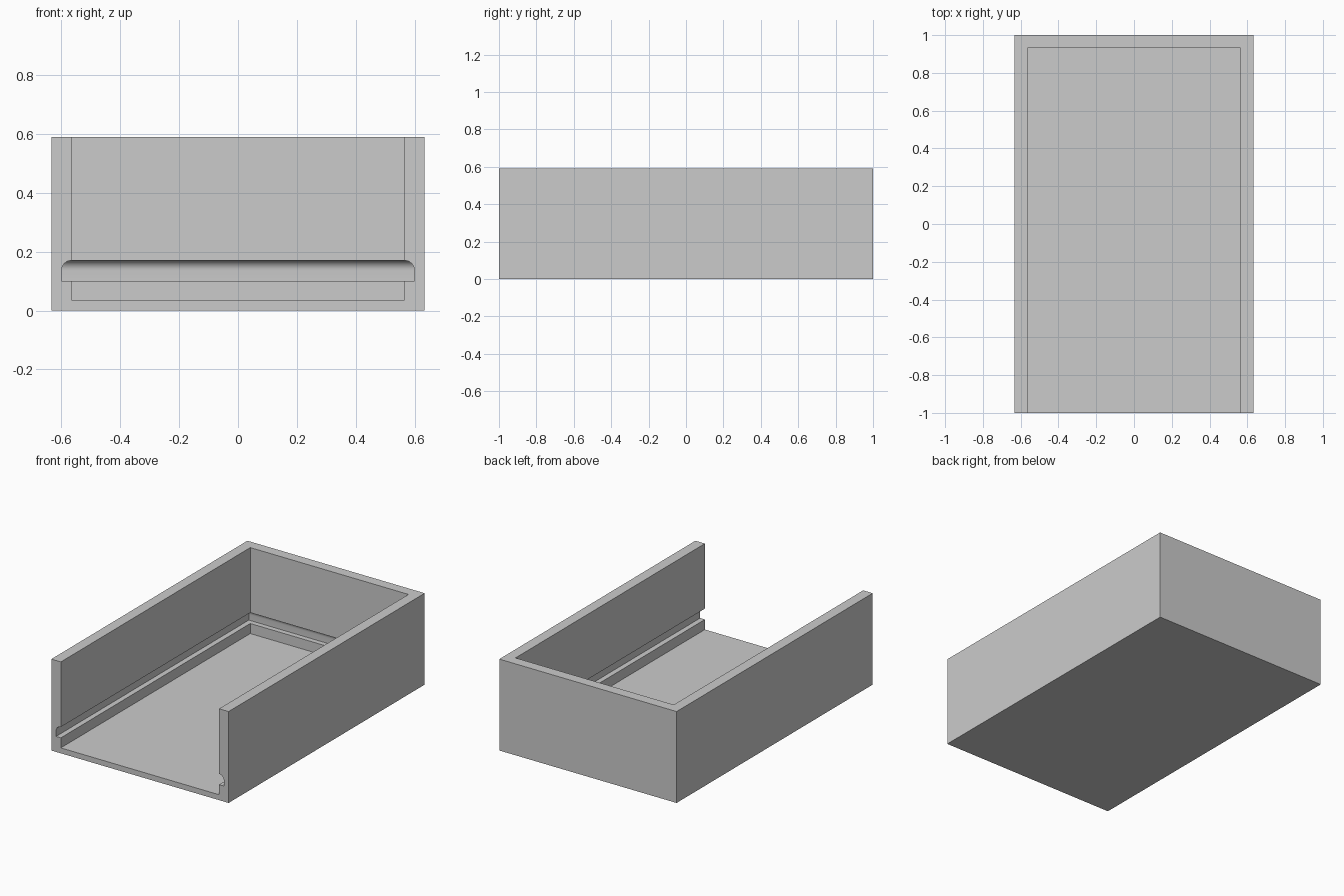
import bpy
import bmesh
from math import sin, cos, pi, radians

cube = bpy.data.objects.get("Cube")
if cube:
    bpy.data.objects.remove(cube, do_unlink=True)

HALF_X, HALF_Y, HEIGHT = 0.633, 1.0, 0.59
WALL, FLOOR = 0.068, 0.035
GROOVE_LOW, GROOVE_TOP, GROOVE_IN = 0.10, 0.17, 0.034
ROUND, STEPS = 0.033, 8

# Wall cross-section as (inset from the outside, height), floor to outer bottom
profile = [(WALL, FLOOR), (WALL, GROOVE_LOW), (GROOVE_IN, GROOVE_LOW)]
for i in range(STEPS + 1):
    a = i / STEPS * pi / 2
    profile.append((GROOVE_IN + ROUND * (1 - cos(a)),
                    GROOVE_TOP - ROUND * (1 - sin(a))))
profile += [(WALL, GROOVE_TOP), (WALL, HEIGHT), (0, HEIGHT), (0, 0)]

# Sweep the cross-section around three sides with mitred back corners
bm = bmesh.new()
rings = []
for side, at_back in ((-1, False), (-1, True), (1, True), (1, False)):
    rings.append([bm.verts.new((side * (HALF_X - d),
                                HALF_Y - d if at_back else -HALF_Y, z))
                  for d, z in profile])
for r, s in zip(rings, rings[1:]):
    for k in range(len(profile) - 1):
        bm.faces.new((r[k], r[k + 1], s[k + 1], s[k]))

# Floor, underside and open front end
bm.faces.new([r[0] for r in rings])
bm.faces.new([r[-1] for r in rings])
bm.faces.new(rings[0] + rings[-1][::-1])
bmesh.ops.recalc_face_normals(bm, faces=bm.faces)

mesh = bpy.data.meshes.new("sliding_lid_box")
bm.to_mesh(mesh)
bm.free()
box = bpy.data.objects.new("sliding_lid_box", mesh)
bpy.context.collection.objects.link(box)

# Plain grey material
grey = bpy.data.materials.new("plain_grey")
grey.use_nodes = True
colour = (0.6, 0.6, 0.6, 1)
grey.diffuse_color = colour
grey.node_tree.nodes["Principled BSDF"].inputs["Base Color"].default_value = colour
mesh.materials.append(grey)

# Smooth the rounded groove, keep corners sharp
bpy.ops.object.select_all(action="DESELECT")
box.select_set(True)
bpy.context.view_layer.objects.active = box
bpy.ops.object.shade_smooth_by_angle(angle=radians(30))
